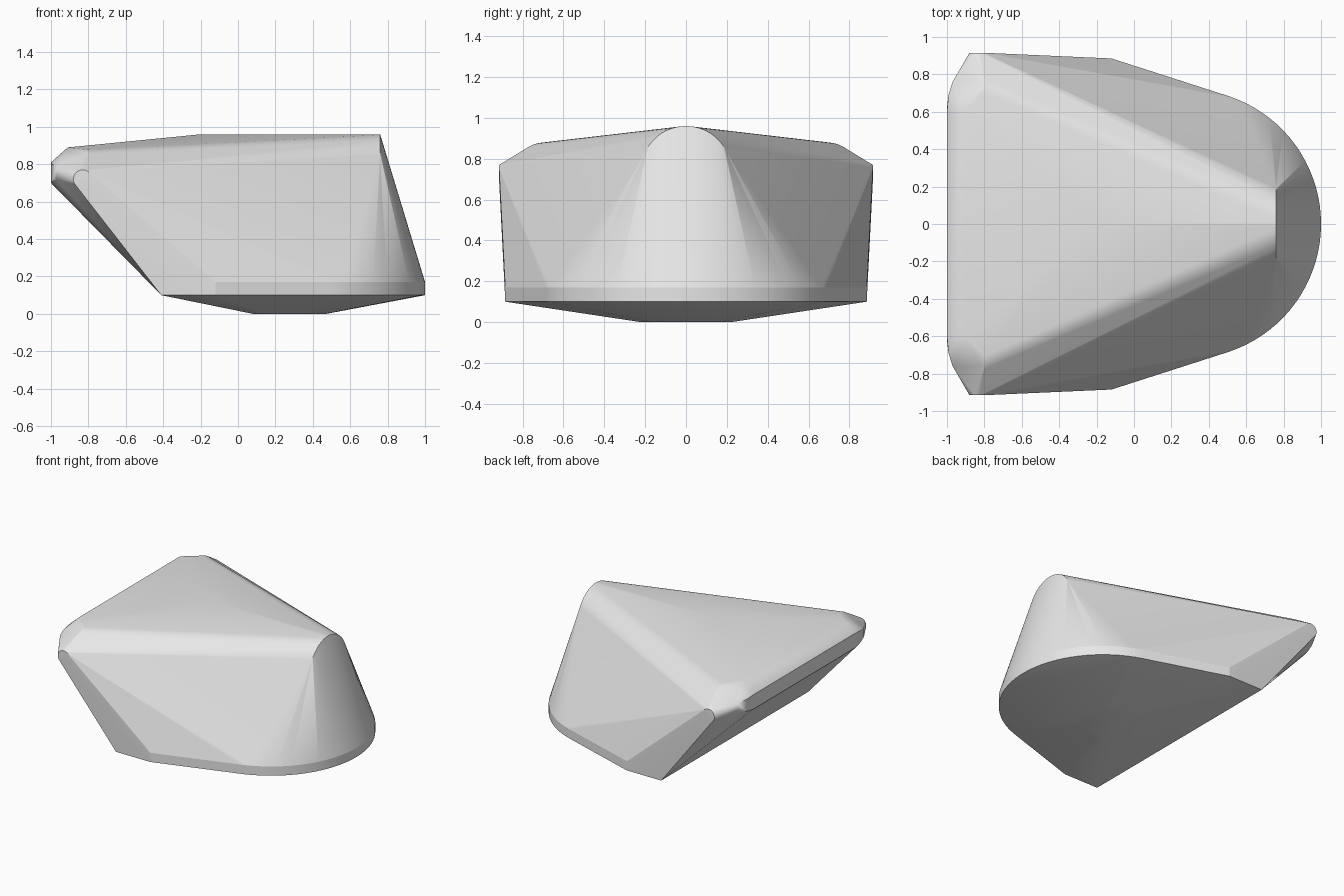
import bpy
import bmesh
from math import radians, sin, cos

cube = bpy.data.objects.get("Cube")
if cube:
    bpy.data.objects.remove(cube, do_unlink=True)


def arc(cu, cv, r, start, end, steps):
    """Points of a circular arc in any plane, angles in degrees."""
    angles = [radians(start + (end - start) * i / steps) for i in range(steps + 1)]
    return [(cu + r * cos(a), cv + r * sin(a)) for a in angles]


def mirrored(points):
    return points + [(x, -y, z) for x, y, z in points]


# Base outline: round nose with tapering sides, doubled into a thin rim
nose = arc(0.28, 0, 0.72, -72, 72, 36)
tail = [(-0.12, 0.885), (-0.12, -0.885)]
corners = [(-0.41, 0.885), (-0.41, -0.885)]
points = [(x, y, 0.10) for x, y in nose + tail + corners]
points += [(x, y, 0.17) for x, y in nose + tail]

# Shallow foot: reduced copy of the base outline
points += [(0.277 * x + 0.194, 0.25 * y, 0) for x, y in nose + tail + corners]

# Round arch above the nose and the start of the roof ridge
points += [(0.76, y, z) for y, z in arc(0, 0.74, 0.22, 25, 155, 28)]
points.append((-0.2, 0, 0.96))

# Rounded roof shoulders
points += mirrored([(-0.80, y, z) for y, z in arc(0.69, 0.72, 0.16, 42, 85, 8)])

# Rounded side tips
points += mirrored([(x, 0.915, z) for x, z in arc(-0.83, 0.72, 0.05, 40, 225, 14)])

# Chamfered end wall and its softened corners
points += mirrored([(-0.91, 0.60, 0.89), (-1, 0.60, 0.81), (-1, 0.62, 0.70),
                    (-0.992, 0.69, 0.80), (-0.992, 0.69, 0.71),
                    (-0.97, 0.76, 0.79), (-0.97, 0.76, 0.72)])

# Skin the sections into one closed solid
bm = bmesh.new()
for p in points:
    bm.verts.new(p)
bmesh.ops.remove_doubles(bm, verts=bm.verts[:], dist=0.001)
bmesh.ops.convex_hull(bm, input=bm.verts[:])
loose = [v for v in bm.verts if not v.link_faces]
bmesh.ops.delete(bm, geom=loose, context='VERTS')
bmesh.ops.dissolve_limit(bm, angle_limit=radians(0.6), verts=bm.verts[:], edges=bm.edges[:])
bmesh.ops.recalc_face_normals(bm, faces=bm.faces[:])
mesh = bpy.data.meshes.new("faceted_body")
bm.to_mesh(mesh)
bm.free()

body = bpy.data.objects.new("faceted_body", mesh)
bpy.context.collection.objects.link(body)

# Plain grey finish
grey = bpy.data.materials.new("light_grey")
grey.use_nodes = True
grey.diffuse_color = (0.8, 0.8, 0.8, 1)
grey.node_tree.nodes["Principled BSDF"].inputs["Base Color"].default_value = (0.8, 0.8, 0.8, 1)
mesh.materials.append(grey)

# Smooth curves, crisp facet edges
bpy.ops.object.select_all(action='DESELECT')
body.select_set(True)
bpy.context.view_layer.objects.active = body
bpy.ops.object.shade_smooth_by_angle(angle=radians(15))
weighted = body.modifiers.new("flat_facets", 'WEIGHTED_NORMAL')
weighted.keep_sharp = True
